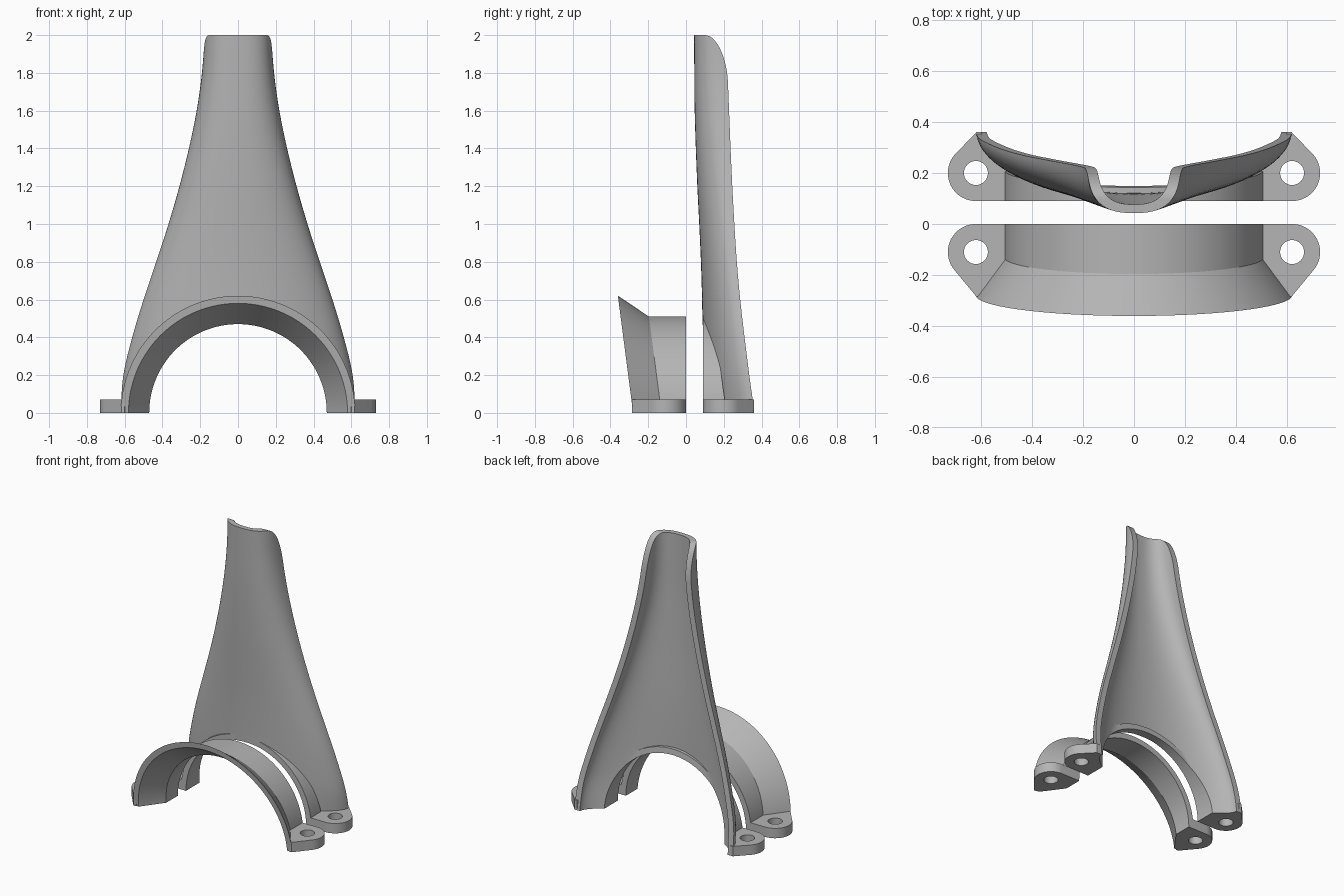
import bpy, bmesh, math
from mathutils import Matrix

cube = bpy.data.objects.get("Cube")
if cube:
    bpy.data.objects.remove(cube, do_unlink=True)

GREY = (0.46, 0.46, 0.46, 1)
grey = bpy.data.materials.new("plain grey")
grey.use_nodes = True
grey.diffuse_color = GREY
bsdf = next(n for n in grey.node_tree.nodes if n.type == "BSDF_PRINCIPLED")
bsdf.inputs["Base Color"].default_value = GREY

BORE, WALL, EAR_X, EAR_R, EAR_H = 0.47, 0.51, 0.62, 0.11, 0.07
TOP, STEP, GAP = 2.0, 0.2, 0.09


def finish(name, bm):
    bmesh.ops.recalc_face_normals(bm, faces=bm.faces)
    mesh = bpy.data.meshes.new(name)
    bm.to_mesh(mesh)
    bm.free()
    obj = bpy.data.objects.new(name, mesh)
    bpy.context.collection.objects.link(obj)
    mesh.materials.append(grey)
    return obj


def loft(name, rings, caps):
    """Join equal rings of points into a closed solid."""
    bm = bmesh.new()
    rows = [[bm.verts.new(p) for p in ring] for ring in rings]
    n = len(rows[0])
    for a, b in zip(rows, rows[1:]):
        for i in range(n):
            j = (i + 1) % n
            bm.faces.new((a[i], a[j], b[j], b[i]))
    for row in (rows[0], rows[-1]):
        if caps == "strip":
            for i in range(n // 2 - 1):
                bm.faces.new((row[i], row[i + 1], row[n - 2 - i], row[n - 1 - i]))
        else:
            bm.faces.new(row)
    return finish(name, bm)


def cylinder(name, radius, depth, matrix, segments):
    bm = bmesh.new()
    bmesh.ops.create_cone(bm, cap_ends=True, segments=segments, radius1=radius,
                          radius2=radius, depth=depth, matrix=matrix)
    return finish(name, bm)


def arch(name, profile, shear, place):
    """Sweep a (radius, y) profile over a half turn, leaning with height."""
    rings = []
    for k in range(73):
        a = math.radians(-5 + 190 * k / 72)
        rings.append([(r * math.cos(a),
                       place(y - shear * r * math.sin(a) if y else 0),
                       r * math.sin(a)) for r, y in profile])
    return loft(name, rings, "ngon")


def ear(name, side, tip, place):
    """Rounded lug whose outer edge runs tangent from the arc to the tip."""
    end = -math.pi / 2 + math.acos(EAR_R / (tip - EAR_R))
    outline = [(0.49, 0)]
    for k in range(25):
        a = math.pi / 2 + (end - math.pi / 2) * k / 24
        outline.append((EAR_X + EAR_R * math.cos(a), -EAR_R + EAR_R * math.sin(a)))
    outline += [(EAR_X - 0.002, -tip), (0.6, -tip), (0.49, -0.12)]
    return loft(name, [[(side * x, place(y), z) for x, y in outline]
                       for z in (-0.03, EAR_H)], "ngon")


def combine(obj, added, removed):
    """Union and cut, bake the result, delete the helpers, shade it."""
    for op, parts in (("UNION", added), ("DIFFERENCE", removed)):
        for part in parts:
            mod = obj.modifiers.new(part.name, "BOOLEAN")
            mod.operation, mod.object, mod.solver = op, part, "EXACT"
            part.hide_render = True
    bpy.context.view_layer.update()
    deps = bpy.context.evaluated_depsgraph_get()
    baked = bpy.data.meshes.new_from_object(obj.evaluated_get(deps))
    obj.modifiers.clear()
    obj.data = baked
    baked.materials.clear()
    baked.materials.append(grey)
    for poly in baked.polygons:
        poly.material_index = 0
    for part in added + removed:
        bpy.data.objects.remove(part, do_unlink=True)
    bpy.ops.object.select_all(action="DESELECT")
    obj.select_set(True)
    bpy.context.view_layer.objects.active = obj
    bpy.ops.object.shade_smooth_by_angle(angle=math.radians(30))


def cutters(place):
    """Bolt holes and the flat floor cut."""
    found = [cylinder("bolt_hole_cutter", 0.047, 1,
                      Matrix.Translation((s * EAR_X, place(-EAR_R), 0)), 32)
             for s in (-1, 1)]
    bm = bmesh.new()
    bmesh.ops.create_cube(bm, size=4, matrix=Matrix.Translation((0, 0, -2)))
    return found + [finish("floor_cutter", bm)]


# Front clamp: half ring flaring to a leaning front edge
def front(y):
    return y


clamp_profile = [(BORE, 0), (WALL, 0), (WALL, -0.13), (0.62, -0.28),
                 (0.58, -0.28), (BORE, -0.13)]
clamp = arch("front_clamp", clamp_profile, 0.13, front)
combine(clamp, [ear("clamp_ear", s, 0.285, front) for s in (-1, 1)], cutters(front))


# Rear shield: tall tapering trough, described every STEP of height
def back(y):
    return GAP - y


HALF_WIDTH = [.62, .607, .56, .5, .433, .368, .31, .26, .219, .191, .178]
FRONT_Y = [.09, .09, .088, .085, .079, .07, .06, .052, .046, .044, .043]
REAR_Y = [.36, .335, .31, .287, .269, .256, .245, .236, .228, .22, .212]


def smooth(values, z):
    """Catmull-Rom lookup by height."""
    s = min(max(z, 0) / STEP, len(values) - 1.0001)
    i, t = int(s), s - int(s)
    a, b, c, d = (values[min(max(i + k, 0), len(values) - 1)] for k in (-1, 0, 1, 2))
    return b + t / 2 * (c - a + t * (2 * a - 5 * b + 4 * c - d
                                     + t * (3 * (b - c) + d - a)))


def trough(z, inset_x, inset_y):
    """Superellipse section, trimmed at the rear by the rounded top corner."""
    w = smooth(HALF_WIDTH, z) - inset_x
    y0, y1 = smooth(FRONT_Y, z) + inset_y, smooth(REAR_Y, z)
    power = 1.75 + 0.42 * max(z, 0) / TOP * 2
    trim = y1
    if z > 1.75:
        drop = min((z - 1.75) / 0.25, 1)
        trim = 0.1 + (y1 - 0.1) * math.sqrt(1 - drop * drop)
    keep = max(1 - (trim - y0) / (y1 - y0), 0)
    last = math.acos(min(keep ** (power / 2), 1))
    points = []
    for k in range(-24, 25):
        t = last * k / 24
        x = w * abs(math.sin(t)) ** (2 / power)
        y = y0 + (y1 - y0) * (1 - max(math.cos(t), 0) ** (2 / power))
        points.append((math.copysign(x, t), y, z))
    return points


levels = [-0.03] + [1.75 * k / 35 for k in range(36)]
levels += [1.75 + 0.25 * math.sin(math.pi / 2 * k / 14) for k in range(1, 15)]
shield = loft("rear_shield",
              [trough(z, 0, 0) + trough(z, 0.042, 0.034)[::-1] for z in levels],
              "strip")

# Rear clamp band and ears, merged into the shield and bored through
band = arch("shield_band", [(0.3, 0), (WALL, 0), (WALL, -0.125), (0.3, -0.125)],
            -0.14, back)
bore = cylinder("bore_cutter", BORE, 2, Matrix.Rotation(math.pi / 2, 4, "X"), 128)
combine(shield, [band] + [ear("shield_ear", s, 0.27, back) for s in (-1, 1)],
        [bore] + cutters(back))
